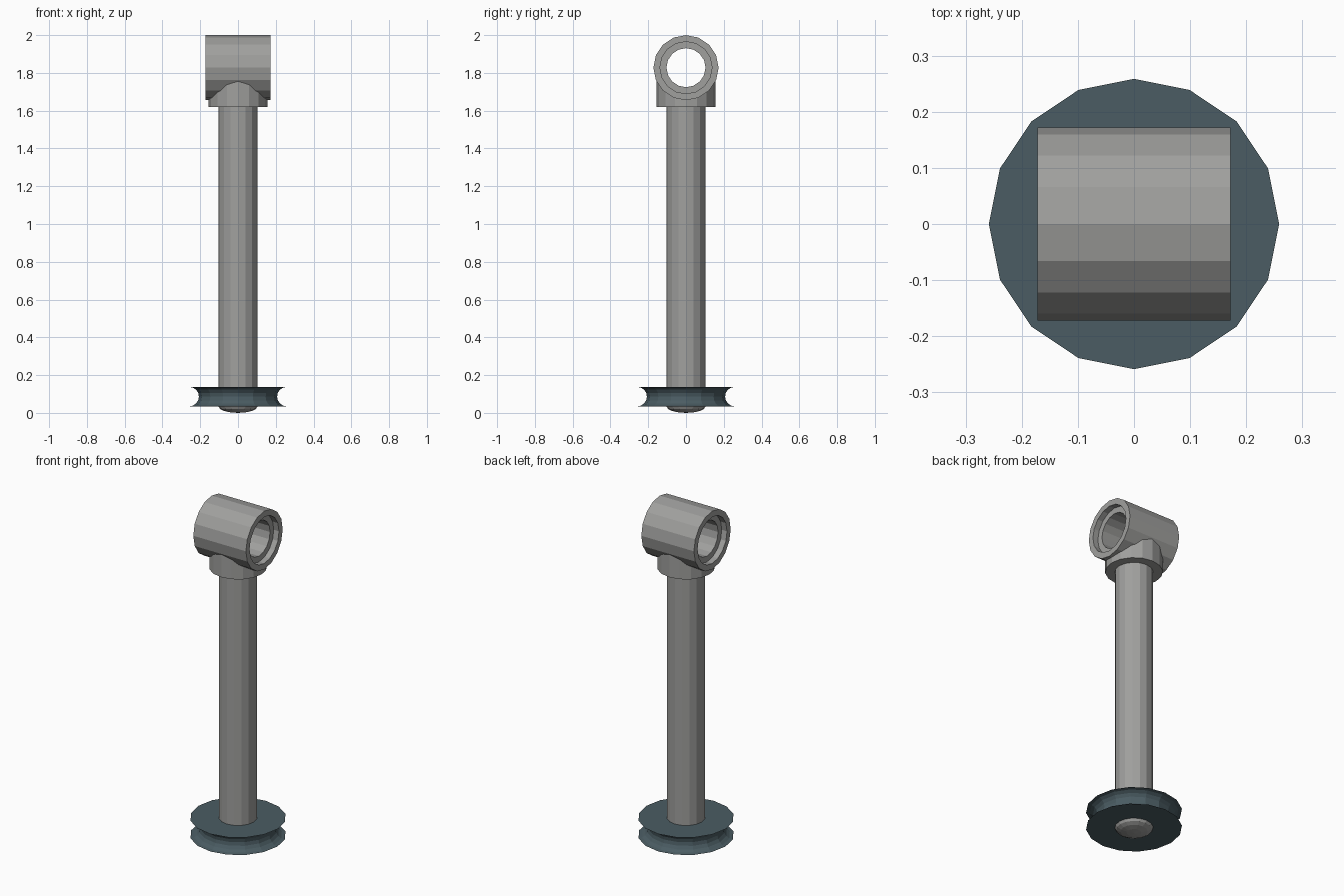
import bpy, bmesh, math
from mathutils import Matrix

cube = bpy.data.objects.get("Cube")
if cube:
    bpy.data.objects.remove(cube, do_unlink=True)

U = 2 / 58      # design unit: the model is 58 units tall
SIDES = 16
AXIS_Z = 53     # height of the cross tube's axis


def material(name, rgb):
    mat = bpy.data.materials.new(name)
    mat.use_nodes = True
    mat.diffuse_color = (*rgb, 1)
    node = next(n for n in mat.node_tree.nodes if n.type == 'BSDF_PRINCIPLED')
    node.inputs["Base Color"].default_value = (*rgb, 1)
    return mat


def lathe(name, profile, mat, closed=False, matrix=Matrix(), shape=None):
    """Revolve (radius, height) points about z, in design units."""
    bm = bmesh.new()
    rings = []
    for r, z in profile:
        angles = [math.tau * i / SIDES for i in range(SIDES)]
        rings.append([bm.verts.new((r * math.cos(a), r * math.sin(a), z)) for a in angles])
    pairs = list(zip(rings, rings[1:]))
    if closed:
        pairs.append((rings[-1], rings[0]))
    for low, high in pairs:
        for i in range(SIDES):
            j = (i + 1) % SIDES
            bm.faces.new((low[i], low[j], high[j], high[i]))
    if shape:
        shape(rings)
    bmesh.ops.remove_doubles(bm, verts=bm.verts, dist=1e-4)
    bmesh.ops.recalc_face_normals(bm, faces=bm.faces)
    bm.transform(Matrix.Scale(U, 4) @ matrix)
    mesh = bpy.data.meshes.new(name)
    bm.to_mesh(mesh)
    bm.free()
    mesh.materials.append(mat)
    obj = bpy.data.objects.new(name, mesh)
    bpy.context.collection.objects.link(obj)
    return obj


grey = material("light grey", (0.35, 0.35, 0.34))
slate = material("slate blue", (0.07, 0.108, 0.125))

# Shaft with a shallow domed foot
dome = [(3 * math.sin(t), 1 - math.cos(t)) for t in (math.pi / 8 * k for k in range(5))]
lathe("shaft", dome + [(3, 47.2)], grey)

# Grooved wheel: half-round channel between two sharp rims
groove = []
for k in range(9):
    t = math.pi * k / 8
    groove.append((7.5 - 1.5 * math.sin(t), 2.5 - 1.5 * math.cos(t)))
lathe("grooved_wheel", [(2.9, 1)] + groove + [(2.9, 4)], slate, closed=True)

# Cross tube with a counterbore at each end
half = [(4, 4), (4, 5), (5, 5)]
section = [(3, 4)] + half + [(r, -z) for r, z in reversed(half)] + [(3, -4)]
lathe("cross_tube", section, grey, closed=True,
      matrix=Matrix.Translation((0, 0, AXIS_Z)) @ Matrix.Rotation(math.pi / 2, 4, 'Y'))


# Collar whose upper edge is saddled into the tube wall
def saddle(rings):
    for v in rings[-1]:
        v.co.z = AXIS_Z + 0.15 - math.sqrt(5 ** 2 - v.co.y ** 2)


lathe("collar", [(0, 47), (4.5, 47), (4.5, 48)], grey, shape=saddle)
